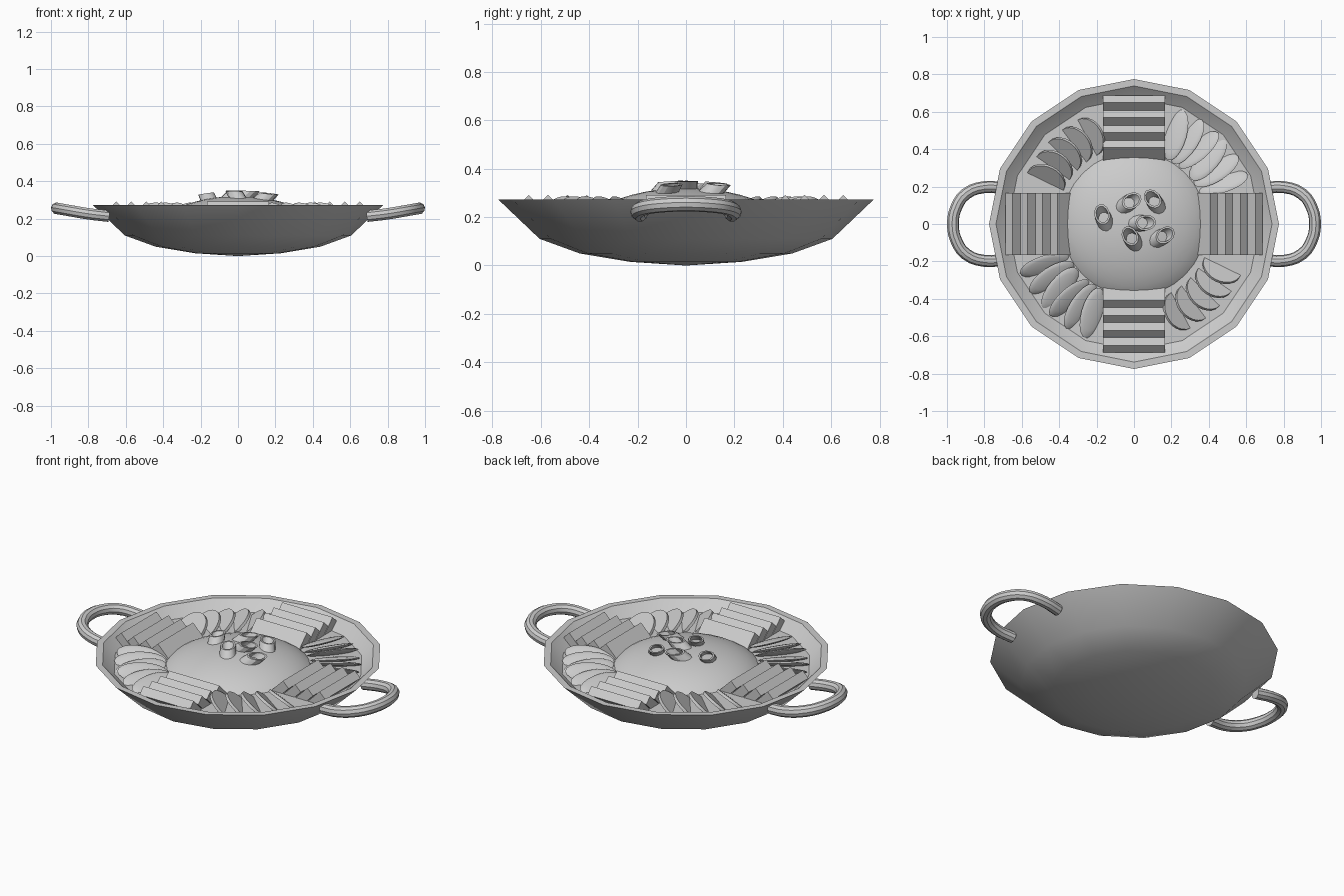
import bpy, bmesh, math
from mathutils import Matrix, Vector

if "Cube" in bpy.data.objects:
    bpy.data.objects.remove(bpy.data.objects["Cube"])


def finish(name, bm, smooth=True):
    bmesh.ops.recalc_face_normals(bm, faces=bm.faces)
    me = bpy.data.meshes.new(name)
    bm.to_mesh(me)
    bm.free()
    ob = bpy.data.objects.new(name, me)
    bpy.context.collection.objects.link(ob)
    if smooth:
        bpy.ops.object.select_all(action='DESELECT')
        ob.select_set(True)
        bpy.context.view_layer.objects.active = ob
        bpy.ops.object.shade_smooth_by_angle(angle=math.radians(32))
    return ob


def bridge(bm, a, b):
    n = len(a)
    for i in range(n):
        bm.faces.new((a[i], a[(i + 1) % n], b[(i + 1) % n], b[i]))


def lathe(name, profile, sides):
    bm = bmesh.new()
    rings = []
    for r, z in profile:
        if r == 0:
            rings.append([bm.verts.new((0, 0, z))])
        else:
            rings.append([bm.verts.new((r * math.cos(math.tau * i / sides),
                                        r * math.sin(math.tau * i / sides), z)) for i in range(sides)])
    for a, b in zip(rings, rings[1:]):
        if len(a) == 1 or len(b) == 1:
            tip, ring = (a[0], b) if len(a) == 1 else (b[0], a)
            for i in range(sides):
                bm.faces.new((tip, ring[i], ring[(i + 1) % sides]))
        else:
            bridge(bm, a, b)
    return finish(name, bm)


# Bowl, filling surface and central mound
lathe("bowl", [(0, 0), (.23, .015), (.44, .05), (.605, .11), (.775, .272),
               (.738, .272), (.58, .13), (.40, .075), (0, .04)], 16)
lathe("filling", [(0, .215), (.688, .215)], 16)
lathe("mound", [(.44 * math.cos(t), .12 + .2 * math.sin(t))
                for t in [math.radians(5 + 9 * i) for i in range(9)]] + [(0, .32)], 32)

# Side handles: smooth tube along a U path
for s, side in ((1, "right"), (-1, "left")):
    cu = bpy.data.curves.new("handle_path", 'CURVE')
    cu.dimensions = '3D'
    cu.bevel_depth = .032
    cu.bevel_resolution = 3
    cu.resolution_u = 3
    cu.use_fill_caps = True
    half = [(.69, .19, .213), (.80, .197, .226), (.90, .16, .243), (.952, .085, .252)]
    pts = half + [(.968, 0, .255)] + [(x, -y, z) for x, y, z in reversed(half)]
    sp = cu.splines.new('BEZIER')
    sp.bezier_points.add(len(pts) - 1)
    for bp, (x, y, z) in zip(sp.bezier_points, pts):
        bp.co = (s * x, y, z)
        bp.handle_left_type = bp.handle_right_type = 'AUTO'
    tmp = bpy.data.objects.new("tmp", cu)
    bpy.context.collection.objects.link(tmp)
    dg = bpy.context.evaluated_depsgraph_get()
    bm = bmesh.new()
    bm.from_mesh(tmp.evaluated_get(dg).to_mesh())
    bpy.data.objects.remove(tmp)
    finish(side + "_handle", bm)

# Four groups of slabs leaning outwards
d = Vector((1, 0, 1)).normalized()
n = Vector((1, 0, -1)).normalized()
for k, side in enumerate(("right", "back", "left", "front")):
    bm = bmesh.new()
    for i in range(4):
        c = Vector((.41 + .08 * i, 0, .292)) - d * .08 + n * .026
        m = Matrix((d, (0, 1, 0), n)).transposed().to_4x4()
        bmesh.ops.create_cube(bm, size=1, matrix=Matrix.Rotation(k * math.pi / 2, 4, 'Z')
                              @ Matrix.Translation(c) @ m @ Matrix.Diagonal((.16, .33, .052, 1)))
    finish(side + "_slabs", bm, False)


def place(angle, radius, z, tilt):
    # local x is radial; tilt turns the face towards the next piece around the ring
    return (Matrix.Rotation(math.radians(angle), 4, 'Z') @ Matrix.Translation((radius, 0, z))
            @ Matrix.Rotation(math.radians(-tilt), 4, 'X'))


# Fans of thin round slices
for base, side in ((-45, "front_right"), (135, "back_left")):
    bm = bmesh.new()
    for i in range(5):
        bmesh.ops.create_cone(bm, cap_ends=True, segments=24, radius1=.108, radius2=.108, depth=.016,
                              matrix=place(base - 17 + 9 * i, .525, .208, 42))
    finish(side + "_round_slices", bm)

# Fans of long oval leaves
for base, side in ((45, "back_right"), (225, "front_left")):
    bm = bmesh.new()
    for i in range(6):
        m = place(base - 20 + 8 * i, .525, .222 + .006 * (i % 2), 34 - 6 * (i % 3))
        bmesh.ops.create_uvsphere(bm, u_segments=20, v_segments=8, radius=1,
                                  matrix=m @ Matrix.Rotation(math.radians(10 * (i % 3 - 1)), 4, 'Z')
                                  @ Matrix.Diagonal((.14, .064, .013, 1)))
    finish(side + "_leaves", bm)

# Obliquely cut hollow rings on the mound
rings = [(-.16, .03, 105), (-.03, .11, 30), (.11, .115, 130),
         (.04, .005, 5), (-.01, -.08, 120), (.145, -.07, 35)]
for j, (x, y, a) in enumerate(rings):
    bm = bmesh.new()
    loops = []
    for rx, ry, z, shift in ((.055, .042, .034, .022), (.06, .046, -.025, -.04),
                             (.045, .034, -.025, -.04), (.044, .032, .034, .022)):
        loops.append([bm.verts.new((shift + rx * math.cos(math.tau * i / 12),
                                    ry * math.sin(math.tau * i / 12), z)) for i in range(12)])
    for i in range(4):
        bridge(bm, loops[i], loops[(i + 1) % 4])
    top = .12 + .2 * math.sqrt(1 - (x * x + y * y) / .44 ** 2)
    # each ring follows the slope of the mound a little
    up = Vector((x * .9, y * .9, 1)).normalized()
    lean = Vector((0, 0, 1)).rotation_difference(up).to_matrix().to_4x4()
    bm.transform(Matrix.Translation((x, y, top - .004)) @ lean @ Matrix.Rotation(math.radians(a), 4, 'Z'))
    finish("cut_ring_%d" % (j + 1), bm)
